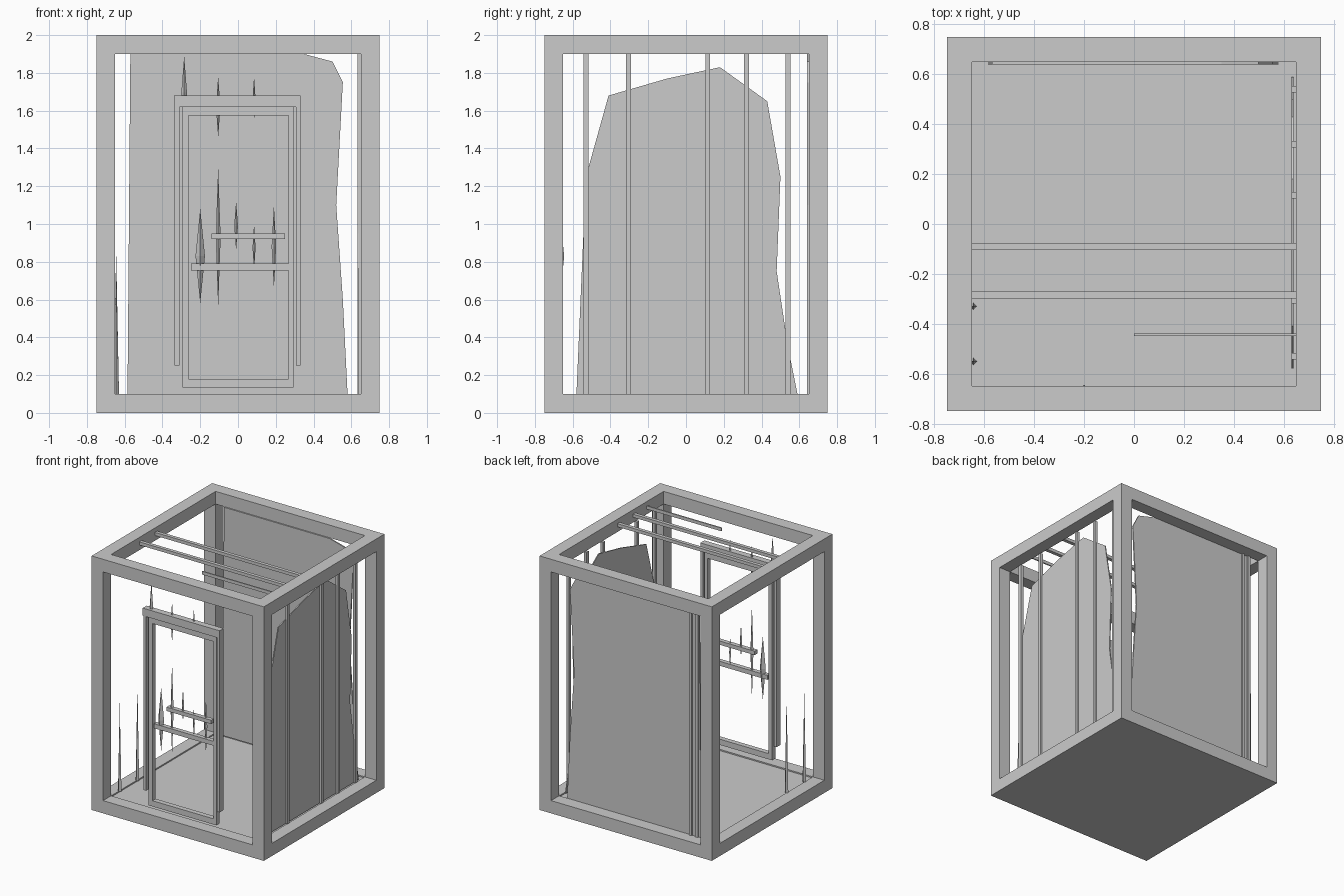
import bpy, bmesh
from mathutils import Vector

if "Cube" in bpy.data.objects:
    bpy.data.objects.remove(bpy.data.objects["Cube"])


def mesh_object(name, bm):
    bmesh.ops.recalc_face_normals(bm, faces=bm.faces)
    me = bpy.data.meshes.new(name)
    bm.to_mesh(me)
    bm.free()
    ob = bpy.data.objects.new(name, me)
    bpy.context.collection.objects.link(ob)
    return ob


def box(name, x0, x1, y0, y1, z0, z1):
    bm = bmesh.new()
    bmesh.ops.create_cube(bm, size=1)
    for v in bm.verts:
        v.co = Vector(((x0 + x1) / 2 + v.co.x * (x1 - x0),
                       (y0 + y1) / 2 + v.co.y * (y1 - y0),
                       (z0 + z1) / 2 + v.co.z * (z1 - z0)))
    return mesh_object(name, bm)


def spike(name, x, y, z0, z1, r, base=False):
    """Thin four-sided bar pointed at its top, and at its foot unless base."""
    bm = bmesh.new()
    mid = z0 if base else (z0 + z1) / 2
    ring = [bm.verts.new((x + a * r, y + b * r, mid))
            for a, b in ((1, 0), (0, 1), (-1, 0), (0, -1))]
    tips = [bm.verts.new((x, y, z1))]
    if base:
        bm.faces.new(ring)
    else:
        tips.append(bm.verts.new((x, y, z0)))
    for tip in tips:
        for i in range(4):
            bm.faces.new((ring[i], ring[(i + 1) % 4], tip))
    return mesh_object(name, bm)


def panel(name, points, place, offset):
    """Thin flat sheet from an outline."""
    bm = bmesh.new()
    face = bm.faces.new([bm.verts.new(place(u, w)) for u, w in points])
    ext = bmesh.ops.extrude_face_region(bm, geom=[face])
    vs = [g for g in ext["geom"] if isinstance(g, bmesh.types.BMVert)]
    bmesh.ops.translate(bm, verts=vs, vec=offset)
    return mesh_object(name, bm)


# Cage frame with solid floor: a block opened along all three axes
frame = box("cage_frame", -.75, .75, -.75, .75, 0, 2)
cutters = [box("cutter_x", -1, 1, -.65, .65, .1, 1.9),
           box("cutter_y", -.65, .65, -1, 1, .1, 1.9),
           box("cutter_z", -.65, .65, -.65, .65, .09, 2.2)]
bpy.context.view_layer.objects.active = frame
for c in cutters:
    c.hide_render = True
    mod = frame.modifiers.new("opening", 'BOOLEAN')
    mod.object = c
    mod.operation = 'DIFFERENCE'
    mod.solver = 'EXACT'
    bpy.ops.object.modifier_apply(modifier=mod.name)
for c in cutters:
    bpy.data.objects.remove(c)

# Back and right side sheets
panel("back_panel",
      [(-.585, .1), (.58, .1), (.555, .6), (.52, 1.1), (.555, 1.75),
       (.5, 1.86), (.35, 1.9), (-.57, 1.9)],
      lambda u, w: (u, .64, w), (0, .01, 0))
panel("side_panel",
      [(-.58, .1), (.59, .1), (.54, .35), (.48, .75), (.5, 1.25), (.43, 1.65),
       (.18, 1.83), (-.1, 1.77), (-.41, 1.68), (-.53, 1.25)],
      lambda u, w: (.632, u, w), (.008, 0, 0))

# Upright bars on the right side and back
for y in (-.53, -.305, .115, .32, .54):
    box("side_bar", .632, .655, y - .013, y + .013, .1, 1.9)
for x in (-.555, -.5):
    box("back_bar", x - .011, x + .011, .64, .662, .1, 1.9)

# Broken bars on the left side
for y, top in ((-.55, .8), (-.33, .85)):
    spike("left_bar_stub", -.645, y, .1, top, .015, base=True)

# Roof bars
for y, x0, r in ((-.09, -.65, .014), (-.285, -.65, .014), (-.445, 0, .005)):
    box("roof_bar", x0, .65, y - r, y + r, 1.94, 1.965)

# Door surround
box("door_surround_top", -.34, .33, -.70, -.65, 1.62, 1.68)
for x0, x1 in ((-.335, -.31), (.308, .33)):
    box("door_surround_side", x0, x1, -.70, -.65, .25, 1.62)

# Door leaf frame
for z0, z1 in ((.135, .18), (1.575, 1.62)):
    box("door_rail", -.295, .295, -.69, -.65, z0, z1)
for x0, x1 in ((-.295, -.262), (.268, .295)):
    box("door_stile", x0, x1, -.69, -.65, .18, 1.575)

# Middle door rails
box("door_middle_rail_upper", -.14, .25, -.69, -.655, .92, .95)
box("door_middle_rail_lower", -.25, .27, -.69, -.655, .755, .79)

# Broken door bars
for x, z0, z1, r in ((-.2, .58, 1.08, .025), (-.105, .56, 1.3, .013),
                     (-.105, 1.46, 1.78, .012), (-.01, .86, 1.12, .01),
                     (.085, .75, 1.0, .008), (.085, 1.55, 1.78, .008),
                     (.19, .66, 1.1, .012), (-.285, 1.5, 1.89, .015)):
    spike("door_bar", x, -.67, z0, z1, r)
